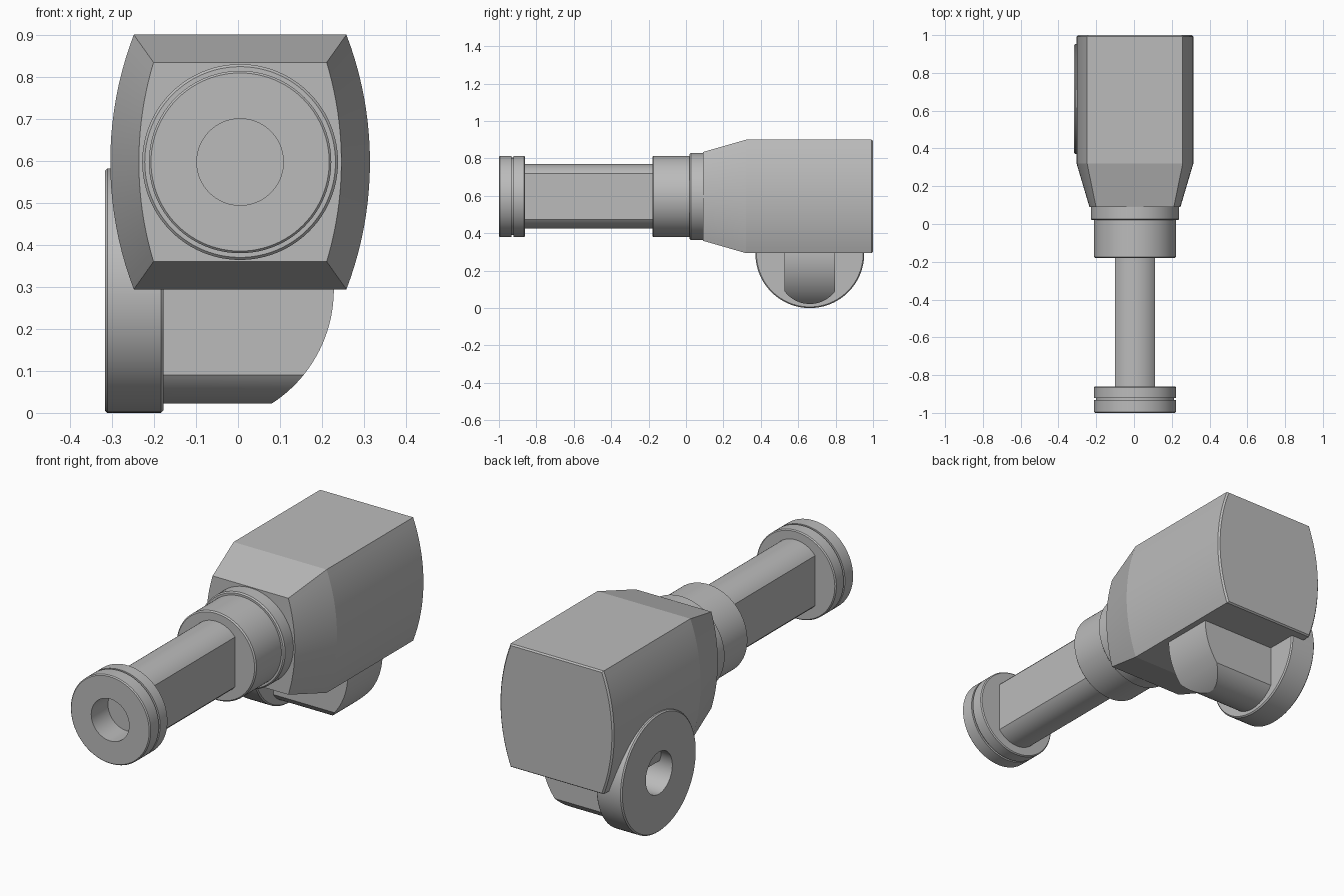
import bpy, bmesh, math

if "Cube" in bpy.data.objects:
    bpy.data.objects.remove(bpy.data.objects["Cube"])

CX, CZ = 0.005, 0.597          # main axis (runs along y)
ARM_Y, ARM_Z = 0.662, 0.291    # side disc axis (runs along x)

grey = bpy.data.materials.new("metal grey")
grey.diffuse_color = (0.5, 0.5, 0.5, 1)
grey.use_nodes = True
grey.node_tree.nodes["Principled BSDF"].inputs["Base Color"].default_value = grey.diffuse_color


def loft(name, rings, angle=25, cap=True, closed=False):
    """Skin a list of equal-length point rings."""
    bm = bmesh.new()
    vs = [[bm.verts.new(p) for p in r] for r in rings]
    n = len(vs[0])
    pairs = list(zip(vs, vs[1:])) + ([(vs[-1], vs[0])] if closed else [])
    for a, b in pairs:
        for i in range(n):
            j = (i + 1) % n
            bm.faces.new((a[i], a[j], b[j], b[i]))
    if cap:
        bm.faces.new(vs[0])
        bm.faces.new(vs[-1])
    bmesh.ops.recalc_face_normals(bm, faces=bm.faces)
    me = bpy.data.meshes.new(name)
    bm.to_mesh(me)
    bm.free()
    ob = bpy.data.objects.new(name, me)
    bpy.context.collection.objects.link(ob)
    me.materials.append(grey)
    bpy.ops.object.select_all(action='DESELECT')
    ob.select_set(True)
    bpy.context.view_layer.objects.active = ob
    bpy.ops.object.shade_smooth_by_angle(angle=math.radians(angle))
    return ob


def turned(name, profile, axis='y', seg=96):
    """Revolve (radius, position) pairs; both ends are capped."""
    rings = []
    for r, t in profile:
        ring = []
        for i in range(seg):
            a = 2 * math.pi * i / seg
            u, v = r * math.cos(a), r * math.sin(a)
            ring.append((CX + u, t, CZ + v) if axis == 'y' else (t, ARM_Y + u, ARM_Z + v))
        rings.append(ring)
    return loft(name, rings)


def arc(half, sag, n=20):
    """Points (along, bulge) of a circular arc over -half..half."""
    R = (half * half + sag * sag) / (2 * sag)
    am = math.asin(half / R)
    return [(R * math.sin(a), R * math.cos(a) - (R - sag))
            for a in (am * (2 * i / n - 1) for i in range(n + 1))]


# Main housing: flat top and bottom, bulging sides, tapered front
def housing_ring(y, w, h, sag):
    pts = arc(h, sag)
    return ([(CX + w + b, y, CZ + z) for z, b in pts] +
            [(CX - w - b, y, CZ - z) for z, b in pts])


loft("housing", [housing_ring(0.09, 0.206, 0.237, 0.035),
                 housing_ring(0.32, 0.253, 0.303, 0.056),
                 housing_ring(0.992, 0.253, 0.303, 0.056),
                 housing_ring(1.0, 0.247, 0.297, 0.055)], angle=12)

# Collars between housing and shaft
turned("rear_collar", [(0.227, 0.02), (0.233, 0.026), (0.233, 0.12)])
turned("front_collar", [(0.211, -0.18), (0.217, -0.174), (0.217, 0.05)])

# Shaft with two flat sides and rounded top and bottom
top = arc(0.105, 0.05, 24)
section = [(x, 0.1225 + b) for x, b in top] + [(-x, -0.1225 - b) for x, b in top]
loft("shaft", [[(CX + x, y, CZ + z) for x, z in section] for y in (-0.87, -0.15)])

# End disc with a thin groove and a blind bore
turned("end_disc", [(0.103, -0.862), (0.103, -1.0), (0.212, -1.0), (0.217, -0.995),
                    (0.217, -0.932), (0.207, -0.932), (0.207, -0.922), (0.217, -0.922),
                    (0.217, -0.865), (0.212, -0.86), (0.01, -0.86)])

# Side disc with bore
turned("side_disc", [(0.103, -0.18), (0.103, -0.317), (0.285, -0.317), (0.291, -0.311),
                     (0.291, -0.183), (0.285, -0.177), (0.01, -0.177)], 'x')

# Arm block: rounded underside, outer end cut on a circular curve
levels = []
for i in range(21):
    a = 0.01 + (math.asin(0.135 / 0.168) - 0.01) * i / 20
    levels.append((0.19 - 0.168 * math.cos(a), 0.168 * math.sin(a)))
levels += [(0.09 + 0.36 * i / 24, 0.135) for i in range(1, 25)]
rings = []
for z, w in levels:
    xe = -0.094 + math.sqrt(0.322 ** 2 - (z - 0.293) ** 2)
    rings.append([(-0.18, ARM_Y - w, z), (xe, ARM_Y - w, z),
                  (xe, ARM_Y + w, z), (-0.18, ARM_Y + w, z)])
loft("arm_block", rings)
